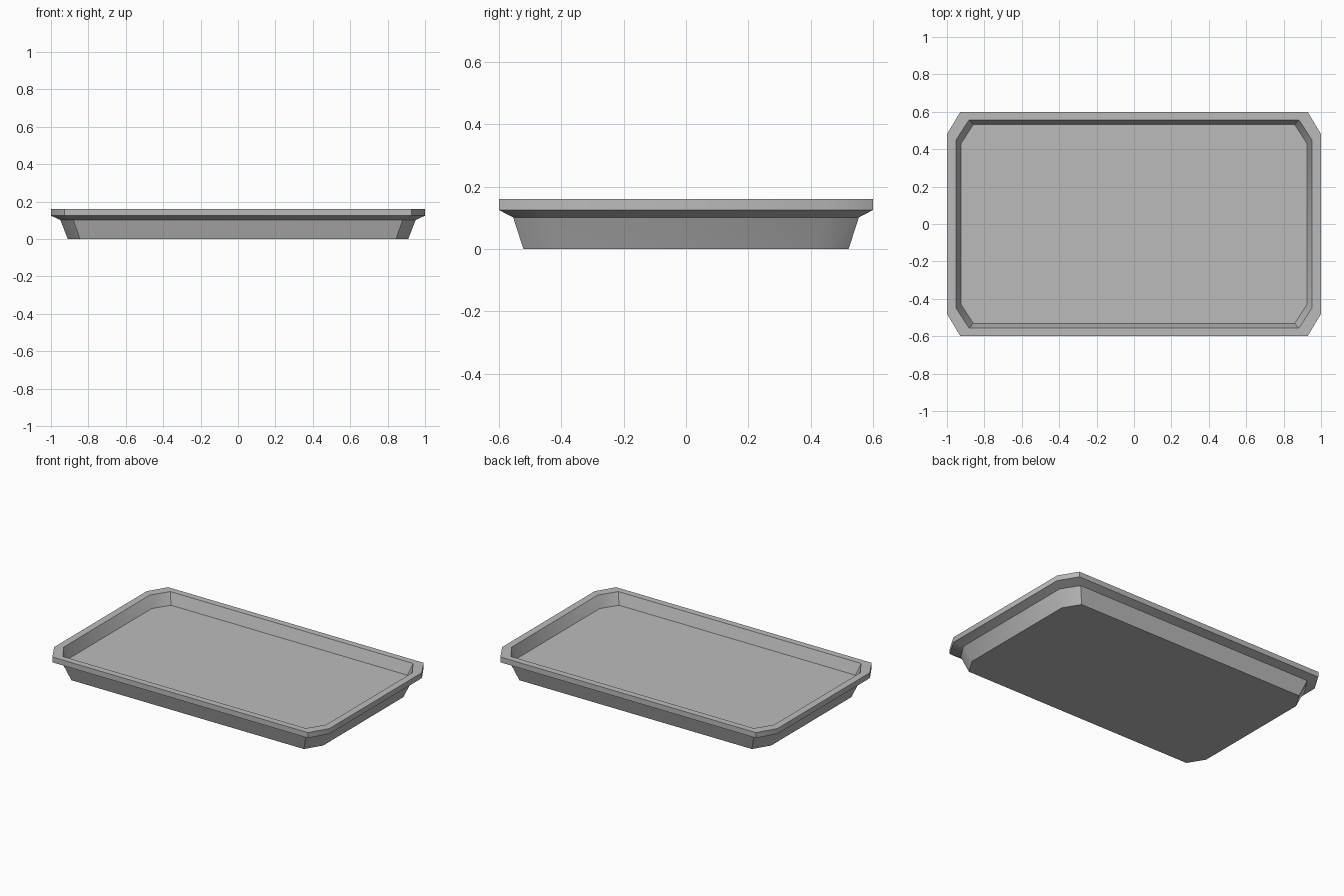
import bpy, bmesh, math

if "Cube" in bpy.data.objects:
    bpy.data.objects.remove(bpy.data.objects["Cube"])

# Single flat grey
grey = bpy.data.materials.new("tray grey")
grey.diffuse_color = (0.5, 0.5, 0.5, 1)
grey.use_nodes = True
grey.node_tree.nodes["Principled BSDF"].inputs["Base Color"].default_value = grey.diffuse_color


def ring(bm, x, y, cx, cy, z):
    """Rectangle with cut corners; cx, cy are the ends of the straight sides."""
    pts = [(cx, -y), (x, -cy), (x, cy), (cx, y),
           (-cx, y), (-x, cy), (-x, -cy), (-cx, -y)]
    return [bm.verts.new((px, py, z)) for px, py in pts]


# Tray cross-section, from the underside, around the rim, to the inner floor
sections = [
    (0.910, 0.522, 0.845, 0.415, 0.0),    # base
    (0.950, 0.555, 0.880, 0.445, 0.102),  # top of sloped wall
    (1.000, 0.600, 0.928, 0.480, 0.125),  # rim lower edge
    (1.000, 0.600, 0.928, 0.480, 0.160),  # rim upper edge
    (0.953, 0.557, 0.882, 0.447, 0.160),  # rim inner edge
    (0.926, 0.532, 0.859, 0.428, 0.086),  # inner floor
]
bm = bmesh.new()
rings = [ring(bm, *s) for s in sections]
for a, b in zip(rings, rings[1:]):
    for i in range(8):
        j = (i + 1) % 8
        bm.faces.new((a[i], a[j], b[j], b[i]))
bm.faces.new(rings[0][::-1])
bm.faces.new(rings[-1])
bmesh.ops.recalc_face_normals(bm, faces=bm.faces)

mesh = bpy.data.meshes.new("tray")
bm.to_mesh(mesh)
bm.free()
mesh.materials.append(grey)
tray = bpy.data.objects.new("tray", mesh)
bpy.context.collection.objects.link(tray)

# Soft corners, crisp rim
bpy.context.view_layer.objects.active = tray
tray.select_set(True)
bpy.ops.object.shade_smooth_by_angle(angle=math.radians(36))
